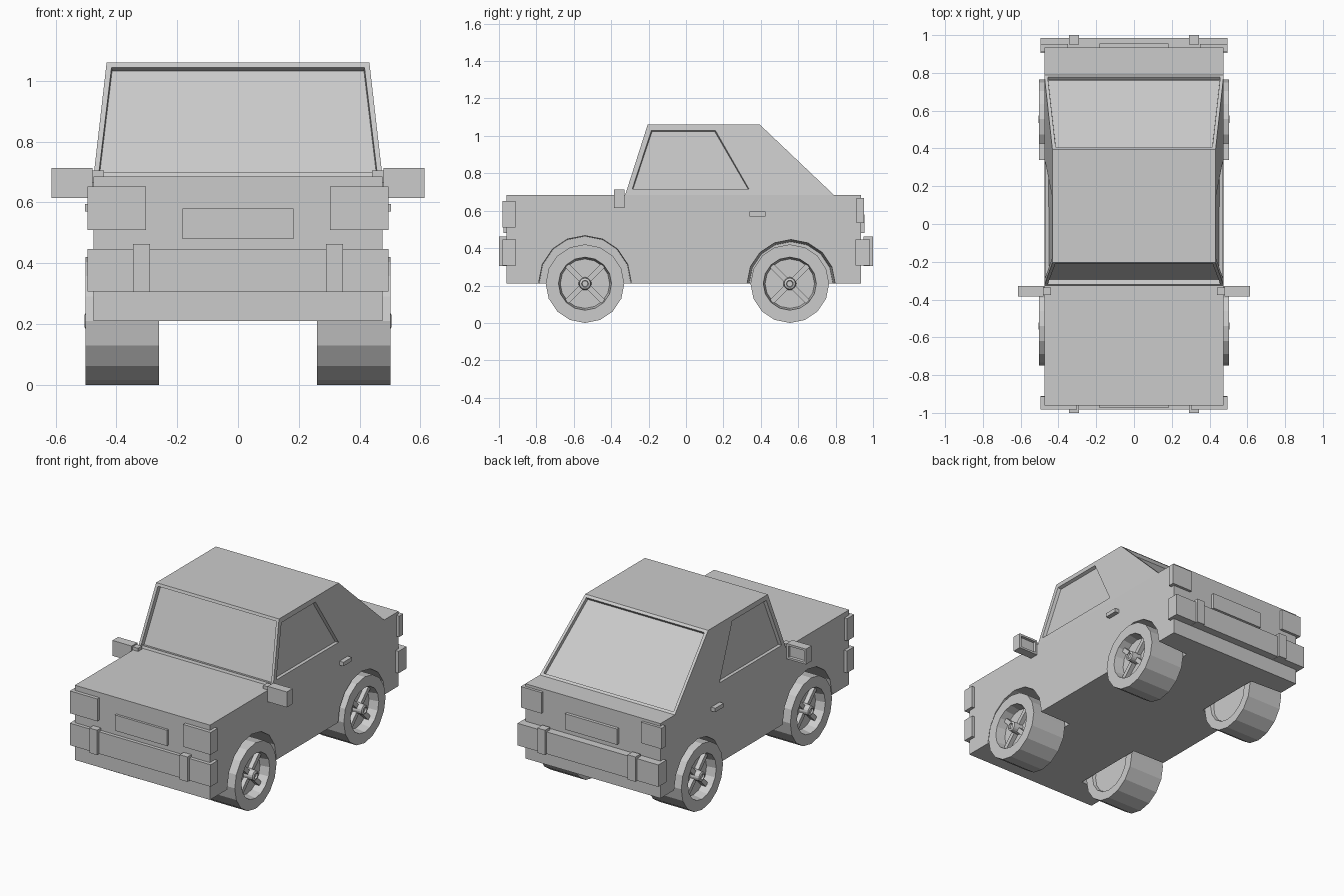
import bpy, bmesh, math
from mathutils import Vector, Matrix

if "Cube" in bpy.data.objects:
    bpy.data.objects.remove(bpy.data.objects["Cube"])

grey = bpy.data.materials.new("plain grey")
grey.diffuse_color = (0.6, 0.6, 0.6, 1)
grey.use_nodes = True
grey.node_tree.nodes["Principled BSDF"].inputs["Base Color"].default_value = grey.diffuse_color


def finish(name, bm):
    bmesh.ops.recalc_face_normals(bm, faces=bm.faces)
    me = bpy.data.meshes.new(name)
    bm.to_mesh(me)
    bm.free()
    me.materials.append(grey)
    ob = bpy.data.objects.new(name, me)
    bpy.context.collection.objects.link(ob)
    return ob


def add_box(bm, x, y, z):
    c = [(a + b) / 2 for a, b in (x, y, z)]
    s = [abs(b - a) for a, b in (x, y, z)]
    m = Matrix.Translation(c) @ Matrix.Diagonal((*s, 1))
    return bmesh.ops.create_cube(bm, size=1, matrix=m)["verts"]


def box(name, x, y, z):
    bm = bmesh.new()
    add_box(bm, x, y, z)
    return finish(name, bm)


def pair(name, x, y, z):
    for side, s in (("left", -1), ("right", 1)):
        box(f"{side}_{name}", (s * x[0], s * x[1]), y, z)


def recess(bm, face, border, depth, slope=0.003):
    if border:
        bmesh.ops.inset_individual(bm, faces=[face], thickness=border, depth=0)
    bmesh.ops.inset_individual(bm, faces=[face], thickness=slope, depth=-depth)


# Lower body with tapered wheel wells
body = box("lower_body", (-0.475, 0.475), (-0.96, 0.935), (0.21, 0.685))
for y, z, r_out, r_in in ((-0.54, 0.22, 0.247, 0.243), (0.562, 0.21, 0.236, 0.224)):
    for s in (-1, 1):
        bm = bmesh.new()
        m = Matrix.Translation((s * 0.365, y, z)) @ Matrix.Rotation(s * math.pi / 2, 4, 'Y')
        bmesh.ops.create_cone(bm, cap_ends=True, segments=16, radius1=r_in,
                              radius2=r_out, depth=0.23, matrix=m)
        cutter = finish("well_cutter", bm)
        cutter.hide_render = True
        mod = body.modifiers.new("well", 'BOOLEAN')
        mod.operation, mod.solver, mod.object = 'DIFFERENCE', 'EXACT', cutter
        bpy.context.view_layer.objects.active = body
        bpy.ops.object.modifier_apply(modifier=mod.name)
        bpy.data.objects.remove(cutter)


# Cabin with sunken windows
def half_width(z):
    return 0.475 - 0.043 * (z - 0.685) / 0.375


bm = bmesh.new()
outline = [(-0.325, 0.685), (-0.205, 1.06), (0.395, 1.06), (0.79, 0.685)]
window = [(-0.288, 0.715), (-0.185, 1.03), (0.157, 1.03), (0.337, 0.715)]
rings, panes = {}, []
for s in (-1, 1):
    outer = [bm.verts.new((s * half_width(z), y, z)) for y, z in outline]
    inner = [bm.verts.new((s * half_width(z), y, z)) for y, z in window]
    for i in range(4):
        j = (i + 1) % 4
        bm.faces.new((outer[i], outer[j], inner[j], inner[i]))
    panes.append(bm.faces.new(inner))
    rings[s] = outer
across = []
for i in range(4):
    j = (i + 1) % 4
    across.append(bm.faces.new((rings[-1][i], rings[-1][j], rings[1][j], rings[1][i])))
bmesh.ops.recalc_face_normals(bm, faces=bm.faces)
recess(bm, across[0], 0.024, 0.027)
recess(bm, across[2], 0.025, 0.02)
for f in panes:
    recess(bm, f, 0, 0.02, 0.006)
finish("cabin", bm)

# Bumpers, overriders, lamps and plates
box("front_bumper", (-0.495, 0.495), (-0.982, -0.91), (0.307, 0.447))
box("rear_bumper", (-0.495, 0.495), (0.905, 0.985), (0.307, 0.447))
pair("front_overrider", (0.29, 0.345), (-1.0, -0.95), (0.305, 0.463))
pair("rear_overrider", (0.29, 0.345), (0.95, 1.0), (0.305, 0.463))
pair("headlamp", (0.302, 0.495), (-0.982, -0.912), (0.51, 0.652))
pair("tail_lamp", (0.35, 0.495), (0.912, 0.952), (0.535, 0.668))
box("front_plate", (-0.183, 0.183), (-0.975, -0.95), (0.48, 0.58))
box("rear_plate", (-0.183, 0.183), (0.92, 0.955), (0.48, 0.58))
pair("door_handle", (0.465, 0.503), (0.34, 0.425), (0.57, 0.595))

# Door mirrors with sunken glass facing back
pair("mirror_arm", (0.44, 0.49), (-0.375, -0.335), (0.665, 0.705))
for side, s in (("left", -1), ("right", 1)):
    bm = bmesh.new()
    add_box(bm, (s * 0.478, s * 0.613), (-0.385, -0.328), (0.615, 0.713))
    bmesh.ops.recalc_face_normals(bm, faces=bm.faces)
    recess(bm, max(bm.faces, key=lambda f: f.calc_center_median().y), 0.018, 0.015)
    finish(f"{side}_mirror", bm)

# Wheels: lathed tyre and rim (distance from axle, x), hub and spokes
profile = [(0, 0.28), (0.15, 0.28), (0.155, 0.26), (0.21, 0.26), (0.21, 0.502),
           (0.142, 0.502), (0.132, 0.44), (0.035, 0.44), (0.03, 0.50),
           (0.018, 0.505), (0.015, 0.495), (0, 0.495)]
for end, y in (("front", -0.54), ("rear", 0.555)):
    for side, s in (("left", -1), ("right", 1)):
        bm = bmesh.new()
        vs = [bm.verts.new((s * x, 0, r)) for r, x in profile]
        es = [bm.edges.new(p) for p in zip(vs, vs[1:])]
        bmesh.ops.spin(bm, geom=vs + es, cent=(0, 0, 0), axis=(1, 0, 0),
                       angle=2 * math.pi, steps=16)
        bmesh.ops.remove_doubles(bm, verts=bm.verts, dist=0.0005)
        for k in range(4):
            spoke = add_box(bm, (s * 0.435, s * 0.468), (-0.014, 0.014), (0.02, 0.138))
            bmesh.ops.rotate(bm, verts=spoke, cent=(0, 0, 0),
                             matrix=Matrix.Rotation(math.pi / 4 + k * math.pi / 2, 3, 'X'))
        bmesh.ops.translate(bm, verts=bm.verts, vec=Vector((0, y, 0.21)))
        finish(f"{end}_{side}_wheel", bm)
